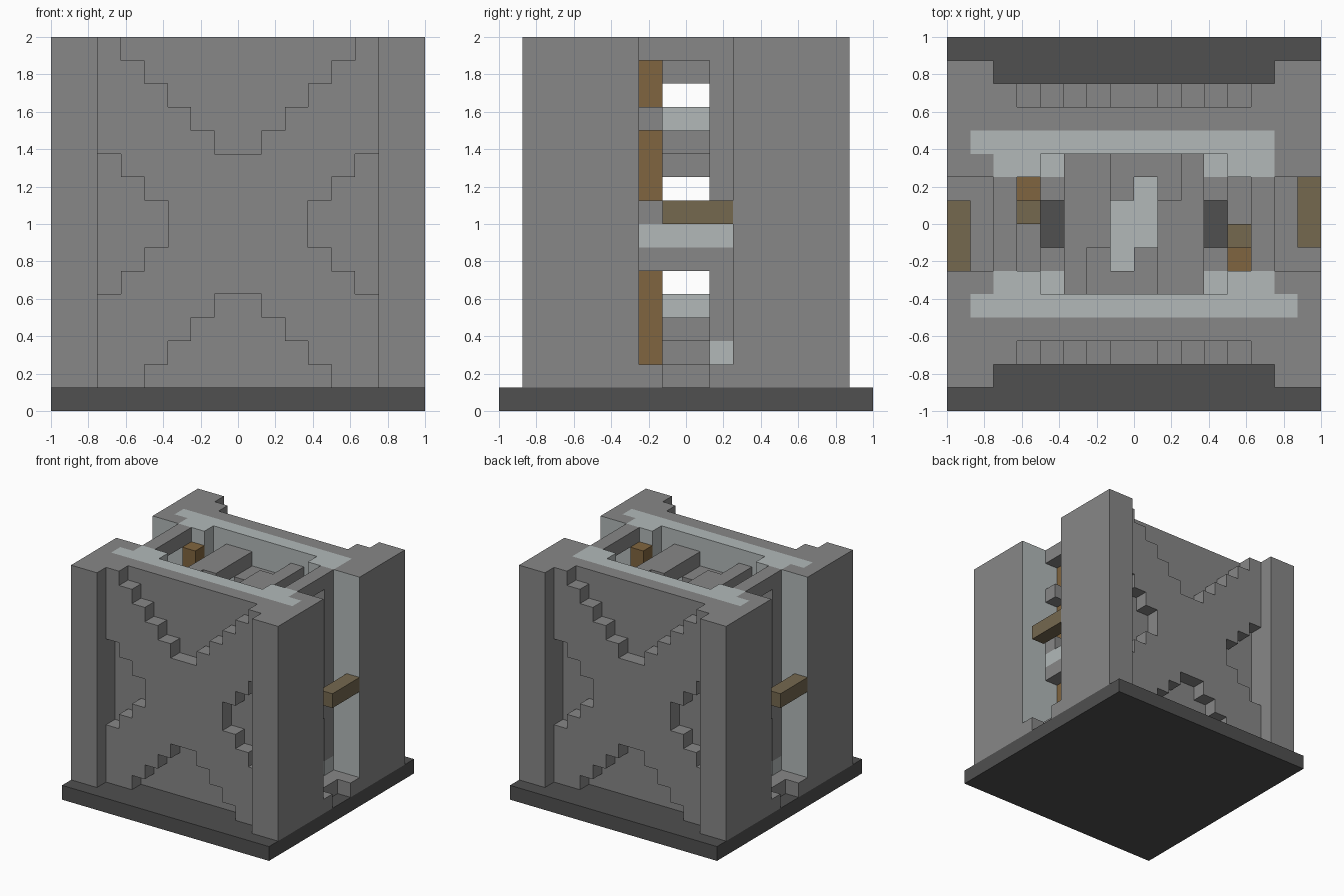
import bpy, bmesh
from mathutils import Vector

cube = bpy.data.objects.get("Cube")
if cube:
    bpy.data.objects.remove(cube)

U = 0.125  # edge of one block


def material(name, rgb):
    m = bpy.data.materials.new(name)
    m.use_nodes = True
    m.diffuse_color = (*rgb, 1)
    m.node_tree.nodes["Principled BSDF"].inputs["Base Color"].default_value = (*rgb, 1)
    return m


STONE = material("grey stone", (0.245, 0.245, 0.245))
DARK = material("dark stone", (0.08, 0.08, 0.08))
PALE = material("pale stone", (0.445, 0.485, 0.485))
WOOD = material("warm wood", (0.216, 0.13, 0.05))
PLANK = material("dull plank", (0.178, 0.138, 0.078))

blocks = {}  # (x, y, z) block -> part name; later parts replace earlier ones
part_material = {}


def fill(part, mat, xs, ys, zs, turn=False, mirror=False):
    """Fill inclusive block ranges, with a half turn or four-way mirror copy."""
    part_material[part] = mat
    for x in range(xs[0], xs[1] + 1):
        for y in range(ys[0], ys[1] + 1):
            for z in range(zs[0], zs[1] + 1):
                spots = [(x, y)]
                if turn:
                    spots.append((-1 - x, -1 - y))
                if mirror:
                    spots += [(-1 - x, y), (x, -1 - y), (-1 - x, -1 - y)]
                for sx, sy in spots:
                    blocks[sx, sy, z] = part


# Base slab and corner pillars
fill("base", DARK, (-8, 7), (-8, 7), (0, 0))
fill("pillars", STONE, (6, 7), (2, 6), (1, 15), mirror=True)

# Front and back walls, with a raised stepped cross
fill("walls", STONE, (0, 5), (4, 4), (1, 15), mirror=True)
for x in range(6):
    for z in range(1, 16):
        u = x + 0.5
        top_notch = u < z - 10
        bottom_notch = u < 5 - z
        side_notch = abs(z - 7.5) < u - 2.5
        if not (top_notch or bottom_notch or side_notch):
            fill("wall_crosses", STONE, (x, x), (5, 5), (z, z), mirror=True)

# Pale inner lining of the walls
fill("front_lining", PALE, (-7, 6), (-4, -4), (1, 15))
fill("back_lining", PALE, (-7, 5), (3, 3), (1, 15))
fill("lining_corners", PALE, (4, 5), (2, 2), (1, 15), mirror=True)
fill("lining_ledges", PALE, (3, 3), (2, 2), (11, 11), mirror=True)

# Side openings: lintel, jamb, sill and middle band
fill("lintels", STONE, (5, 5), (-2, 1), (15, 15), turn=True)
fill("jambs", STONE, (5, 5), (1, 1), (3, 14), turn=True)
fill("jamb_feet", PALE, (5, 5), (1, 1), (2, 2), turn=True)
fill("sills", STONE, (5, 6), (-2, 1), (1, 1), turn=True)
for y in (-2, 1):
    fill("sills", STONE, (7, 7), (y, y), (1, 1), turn=True)
fill("opening_bands", STONE, (5, 5), (-2, 1), (6, 6), turn=True)
fill("pale_bands", PALE, (5, 5), (-2, 1), (7, 7), turn=True)
for z in (8, 12):
    fill("post_brackets", STONE, (5, 5), (-2, -2), (z, z), turn=True)

# Timber
fill("side_beams", PLANK, (7, 7), (-1, 1), (8, 8), turn=True)
fill("posts", WOOD, (4, 4), (-2, -2), (1, 14), turn=True)
fill("post_planks", PLANK, (4, 4), (-1, -1), (8, 8), turn=True)
fill("side_steps", STONE, (4, 4), (0, 1), (6, 6), turn=True)

# Twin stair: a pale landing on each storey and grey steps winding round it
for floor in (0, 4, 8, 12):
    if floor:
        fill("landings", PALE, (-1, 0), (-1, 0), (floor, floor))
        fill("landings", PALE, (0, 0), (1, 1), (floor, floor), turn=True)
    low, mid, high = ((floor + i, floor + i) for i in (1, 2, 3))
    fill("low_steps", STONE, (-1, 1), (2, 2), low, turn=True)
    for x in (-1, 1):
        fill("low_steps", STONE, (x, x), (1, 1), low, turn=True)
    fill("middle_steps", STONE, (1, 1), (-3, 0), mid, turn=True)
    if floor < 12:
        fill("high_steps", STONE, (2, 2), (-3, 2), high, turn=True)
        for y in (-2, 1):
            fill("high_steps", STONE, (3, 3), (y, y), high, turn=True)
    else:
        fill("top_beams", STONE, (2, 2), (-3, 2), mid, turn=True)
        for x, y in ((2, -1), (2, 0), (-3, -1), (-3, 0)):
            blocks[x, y, mid[0]] = "top_beams"


def build(part):
    """Turn the blocks of one part into a mesh of its exposed faces."""
    bm = bmesh.new()
    for cell, owner in blocks.items():
        if owner != part:
            continue
        centre = Vector(cell) + Vector((0.5, 0.5, 0.5))
        for axis in range(3):
            for sign in (-1, 1):
                n = Vector((0, 0, 0))
                n[axis] = sign
                if tuple(int(c + d) for c, d in zip(cell, n)) in blocks:
                    continue
                a = Vector((0, 0, 0))
                a[(axis + 1) % 3] = 0.5
                b = n.cross(a)
                mid = centre + n * 0.5
                corners = (mid + a + b, mid - a + b, mid - a - b, mid + a - b)
                face = bm.faces.new([bm.verts.new(p * U) for p in corners])
                # Pillar faces lining the side openings are pale
                if part == "pillars" and axis == 1 and abs(mid.y) < 2.5:
                    face.material_index = 1
    bmesh.ops.remove_doubles(bm, verts=bm.verts[:], dist=0.001)
    bmesh.ops.dissolve_limit(bm, angle_limit=0.01, verts=bm.verts[:],
                             edges=bm.edges[:], delimit={"MATERIAL"})
    mesh = bpy.data.meshes.new(part)
    bm.to_mesh(mesh)
    bm.free()
    mesh.materials.append(part_material[part])
    if part == "pillars":
        mesh.materials.append(PALE)
    bpy.context.collection.objects.link(bpy.data.objects.new(part, mesh))


for part in part_material:
    build(part)
